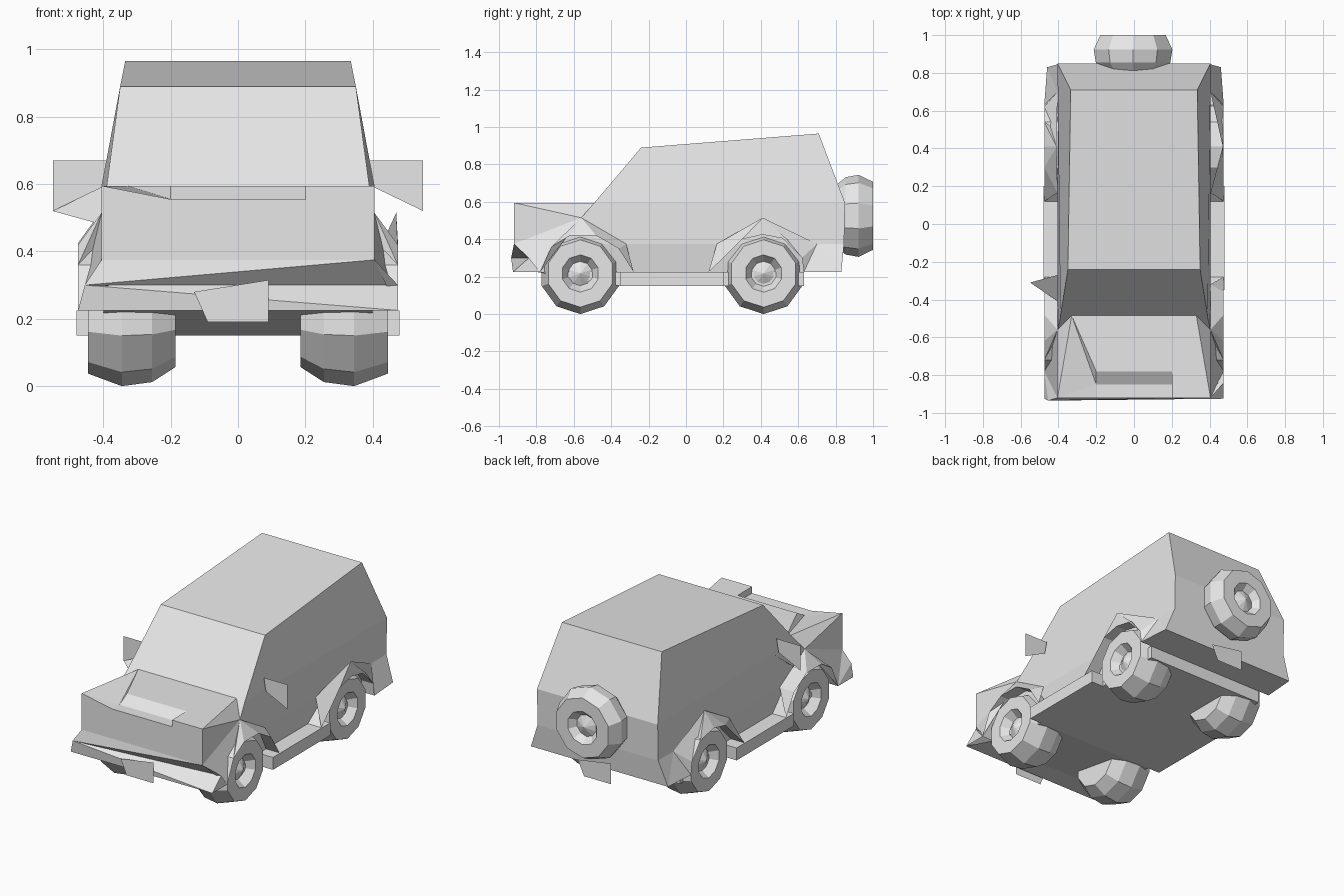
import bpy, bmesh
from math import pi, sin, cos
from mathutils import Vector, Matrix

if "Cube" in bpy.data.objects:
    bpy.data.objects.remove(bpy.data.objects["Cube"])

grey = bpy.data.materials.new("light_grey")
grey.use_nodes = True
grey.diffuse_color = (0.8, 0.8, 0.8, 1)
grey.node_tree.nodes["Principled BSDF"].inputs["Base Color"].default_value = (0.8, 0.8, 0.8, 1)


def finish(name, bm):
    me = bpy.data.meshes.new(name)
    bm.to_mesh(me)
    bm.free()
    me.materials.append(grey)
    ob = bpy.data.objects.new(name, me)
    bpy.context.collection.objects.link(ob)
    return ob


def sheet(name, faces, ref=(0, 0, .35)):
    """Faces given as point lists, each turned to face away from ref."""
    bm = bmesh.new()
    for pts in faces:
        f = bm.faces.new([bm.verts.new(p) for p in pts])
        f.normal_update()
        if f.normal.dot(f.calc_center_median() - Vector(ref)) < 0:
            f.normal_flip()
    bmesh.ops.remove_doubles(bm, verts=bm.verts, dist=.0005)
    return finish(name, bm)


def mx(p):
    return (-p[0], p[1], p[2])


def both(faces):
    return faces + [[mx(p) for p in f] for f in faces]


def across(p, q):
    return [p, q, mx(q), mx(p)]


# Cabin and lower body: shared points on the +x side
foot = (.405, -.56, .515)
cowl = (.33, -.485, .595)
brow = (.35, -.24, .89)
roof_rear = (.335, .71, .965)
belt_front = (.39, -.49, .595)
belt_rear = (.405, .85, .595)
waist_rear = (.405, .845, .375)
waist_front = (.405, -.56, .375)
nose_top = (.405, -.8, .375)
nose_low = (.385, -.8, .225)
tail_low = (.385, .83, .225)

sheet("cabin", both([
    [brow, roof_rear, belt_rear, belt_front],
    [foot, belt_front, belt_rear, waist_rear, waist_front]]) + [
    [brow, belt_front, foot, cowl, mx(cowl), mx(foot), mx(belt_front), mx(brow)],
    across(brow, roof_rear), across(roof_rear, belt_rear), across(belt_rear, waist_rear)])
sheet("lower_body", both([[nose_top, waist_front, waist_rear, tail_low, nose_low]]) + [
    across(waist_rear, tail_low), across(tail_low, nose_low), across(nose_low, nose_top)])

# Hood with a stepped grille; one front corner is pressed in
corner = (.405, -.92, .595)
chin = (.405, -.92, .375)
lip = (.2, -.92, .595)
step_back = (.2, -.78, .595)
step_front = (.2, -.85, .555)
grille_top = (.2, -.92, .555)
grille_low = (.2, -.92, .375)
sheet("hood", [
    across(cowl, step_back), across(step_back, step_front),
    across(step_front, grille_top), across(grille_top, grille_low),
    [cowl, step_back, lip, corner], [lip, step_back, step_front, grille_top],
    [lip, corner, chin, grille_low],
    [mx(cowl), mx(corner), mx(step_front)], [mx(cowl), mx(step_front), mx(step_back)],
    [mx(corner), mx(step_front), mx(grille_top)],
    [mx(corner), mx(grille_top), mx(grille_low), mx(chin)]] + both([
        [cowl, corner, foot], [corner, chin, waist_front, foot]]), ref=(.3, -.4, .3))

# Front bumper, set back at one end
left_end = (.475, -.84, .3)
right_end = (-.455, -.935, .3)
under = (.475, -.925, .225)
sheet("front_bumper", [
    [mx(chin), right_end, chin], [chin, right_end, left_end],
    [right_end, mx(under), under], [right_end, under, left_end],
    across(under, (.4, -.78, .225))])


def flare(name, side, inner, outer):
    """Facets from the body line to the wheel arch, with the arch underside."""
    faces = []
    for (a, i), (b, j) in zip(outer, outer[1:]):
        faces.append([a, b, inner[i]])
        if j != i:
            faces.append([inner[i], inner[j], b])
        faces.append([a, b, (.385, b[1], b[2]), (.385, a[1], a[2])])
    if side < 0:
        faces = [[mx(p) for p in f] for f in faces]
    sheet(name, faces)


def arch(points):
    return [((.475, y, z), i) for y, z, i in points]


front_arch = arch([(-.78, .225, 1), (-.72, .36, 1), (-.62, .42, 1), (-.48, .42, 1),
                   (-.36, .35, 2), (-.28, .225, 2)])
rear_arch = arch([(.12, .225, 0), (.2, .3, 0), (.3, .4, 1), (.41, .425, 1),
                  (.54, .4, 1), (.62, .3, 2), (.63, .225, 2)])
rear_arch.append(((.46, .83, .225), 3))

for side, label, end, rear_x in ((1, "left", left_end, .47), (-1, "right", mx(right_end), .41)):
    flare("front_flare_" + label, side, [chin, foot, (.405, -.32, .375)],
          [(end, 0)] + front_arch)
    flare("rear_flare_" + label, side,
          [(.405, .165, .375), (rear_x, .41, .515), (.405, .7, .375), waist_rear], rear_arch)
    caps = [[end, under, front_arch[0][0]], [waist_rear, (.46, .83, .225), tail_low]]
    sheet("bumper_end_" + label, [[(side * x, y, z) for x, y, z in f] for f in caps])


# Underbody: nose ramp, wide sill step and tail
def prism(name, half, profile):
    sides = [[(s * half, y, z) for y, z in profile] for s in (1, -1)]
    rim = [across((half, *p), (half, *q)) for p, q in zip(profile, profile[1:] + profile[:1])]
    y = sum(p[0] for p in profile) / len(profile)
    sheet(name, sides + rim, ref=(0, y, .2))


prism("underbody_nose", .4, [(-.8, .225), (-.35, .225), (-.35, .15)])
prism("sill_step", .48, [(-.35, .15), (-.35, .225), (.2, .225), (.2, .15)])
prism("underbody_tail", .4, [(.2, .15), (.2, .225), (.63, .225), (.63, .15)])


# Wheels: faceted tyre of revolution about x, with a hollow hub and slots
def wheel(name, matrix, sides=10):
    bm = bmesh.new()
    profile = [(.16, -.13), (.205, -.06), (.217, .03), (.18, .13), (.1, .13), (.065, .08)]
    rings = [[bm.verts.new((x, r * sin(2 * pi * k / sides), -r * cos(2 * pi * k / sides)))
              for k in range(sides)] for r, x in profile]
    for a, b in zip(rings, rings[1:]):
        for k in range(sides):
            n = (k + 1) % sides
            bm.faces.new((a[k], a[n], b[n], b[k]))
    bm.faces.new(rings[0])
    # pointed hub cap
    tip = bm.verts.new((.115, 0, 0))
    for k in range(sides):
        bm.faces.new((rings[-1][k], rings[-1][(k + 1) % sides], tip))
    bmesh.ops.recalc_face_normals(bm, faces=bm.faces)
    # slots round the rim
    for k in range(5):
        t = 2 * pi * (k + .5) / 5
        slot = [(.133, r * sin(t + d), -r * cos(t + d))
                for r, d in ((.145, -.17), (.145, .17), (.12, .1))]
        f = bm.faces.new([bm.verts.new(p) for p in slot])
        f.normal_update()
        if f.normal.x < 0:
            f.normal_flip()
    bmesh.ops.transform(bm, matrix=matrix, verts=bm.verts)
    return finish(name, bm)


for y, end in ((-.565, "front"), (.415, "rear")):
    for turn, label in ((0, "left"), (pi, "right")):
        x = .315 if turn == 0 else -.315
        wheel(f"{end}_wheel_{label}",
              Matrix.Translation((x, y, .217)) @ Matrix.Rotation(turn, 4, "Z"))
wheel("spare_wheel", Matrix.Translation((-.005, .9, .525)) @ Matrix.Rotation(pi / 2, 4, "Z")
      @ Matrix.Diagonal((.77, 1.01, 1.01, 1)))

# Mirrors
glass = [(.39, -.31, .67), (.55, -.31, .67), (.55, -.31, .52), (.405, -.31, .59)]
sheet("mirror_left", [glass])
sheet("mirror_right", [[mx(p) for p in glass],
                       [(-.55, -.31, .52), (-.405, -.27, .59), (-.405, -.41, .48)]])

# Number plates
plate = [(-.13, .28), (.09, .315), (.09, .19), (-.09, .19)]
sheet("front_plate", [[(x, -.94, z) for x, z in plate]])
sheet("rear_plate", [[(-x, .85, z - .04) for x, z in plate]])
